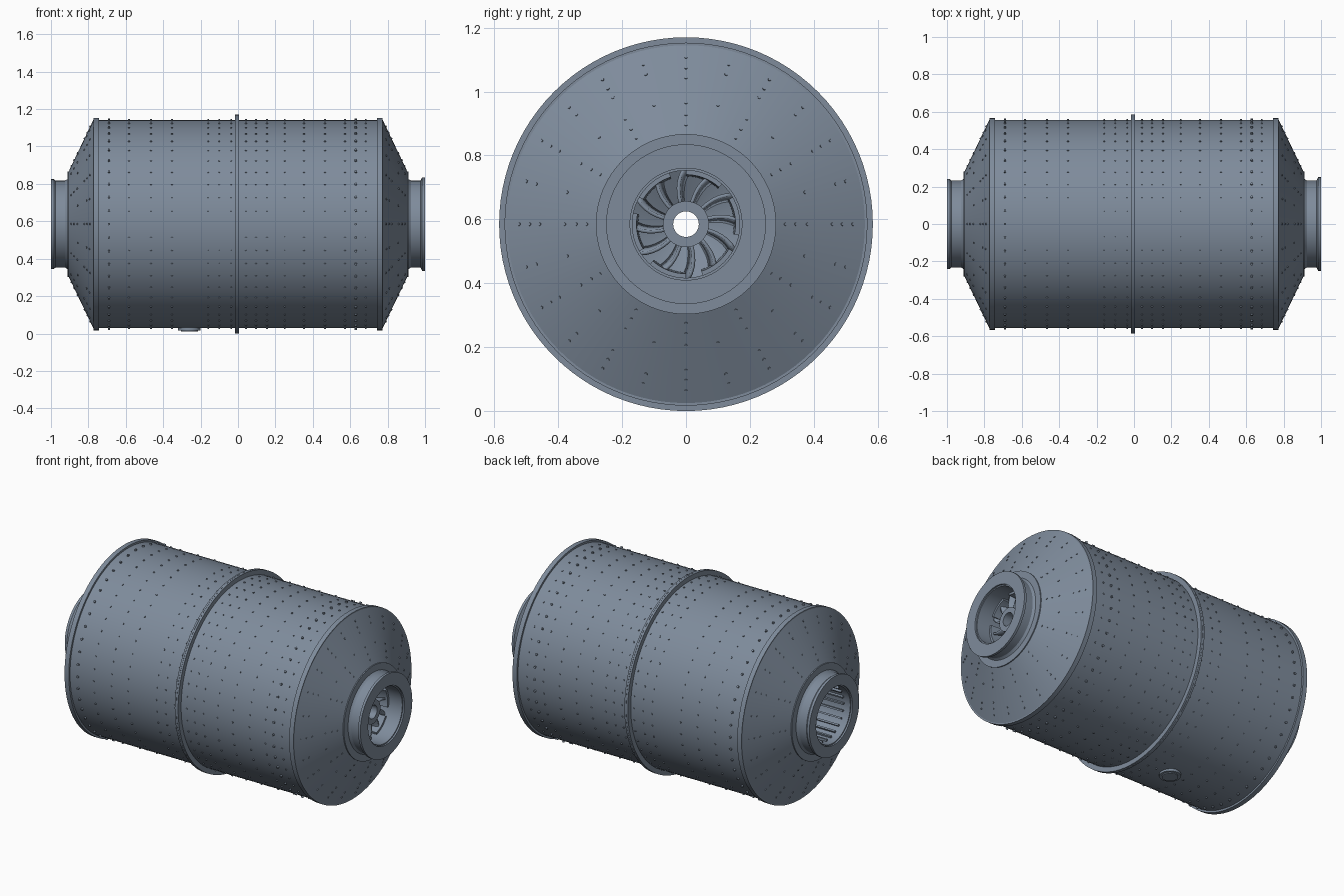
import bpy, bmesh, math
from mathutils import Vector, Matrix

if "Cube" in bpy.data.objects:
    bpy.data.objects.remove(bpy.data.objects["Cube"])

AXIS_Z = 0.585
SHELL_R = 0.556

steel = bpy.data.materials.new("blue grey steel")
steel.use_nodes = True
COLOUR = (0.21, 0.26, 0.33, 1)
steel.diffuse_color = COLOUR
steel.node_tree.nodes["Principled BSDF"].inputs["Base Color"].default_value = COLOUR


def finish(name, bm, smooth=True):
    """Turn a bmesh built around the x axis into an object at drum height."""
    bmesh.ops.recalc_face_normals(bm, faces=bm.faces)
    mesh = bpy.data.meshes.new(name)
    bm.to_mesh(mesh)
    bm.free()
    mesh.materials.append(steel)
    ob = bpy.data.objects.new(name, mesh)
    ob.location.z = AXIS_Z
    bpy.context.collection.objects.link(ob)
    if smooth:
        bpy.ops.object.select_all(action="DESELECT")
        ob.select_set(True)
        bpy.context.view_layer.objects.active = ob
        bpy.ops.object.shade_smooth_by_angle(angle=math.radians(25))
    return ob


def lathe(name, profile, segments=96):
    """Revolve a closed (x, radius) profile about the x axis."""
    bm = bmesh.new()
    rings = []
    for i in range(segments):
        a = math.tau * i / segments
        rings.append([bm.verts.new((x, r * math.cos(a), r * math.sin(a))) for x, r in profile])
    n = len(profile)
    for i in range(segments):
        p, q = rings[i], rings[(i + 1) % segments]
        for j in range(n):
            k = (j + 1) % n
            bm.faces.new((p[j], p[k], q[k], q[j]))
    return finish(name, bm)


def ring(name, x0, x1, r_in, r_out):
    return lathe(name, [(x0, r_in), (x0, r_out), (x1, r_out), (x1, r_in)])


def add_bolt(bm, position, normal, radius, height):
    turn = normal.to_track_quat("Z", "Y").to_matrix().to_4x4()
    bmesh.ops.create_cone(bm, cap_ends=True, segments=6, radius1=radius, radius2=radius,
                          depth=height, matrix=Matrix.Translation(position) @ turn)


def radial(angle):
    return Vector((0, math.sin(angle), math.cos(angle)))


# Drum shell with its joint flanges
ring("drum_shell", -0.77, 0.77, 0.53, SHELL_R)
ring("centre_flange_left", -0.005, 0.006, 0.53, 0.585)
ring("centre_flange_right", -0.017, -0.006, 0.53, 0.585)

# Ends: conical heads, end flanges and hollow trunnions
for side, s, lip in (("left", 1, 0.25), ("right", -1, 0.24)):
    ring(side + "_end_flange", s * 0.743, s * 0.772, 0.53, 0.568)
    lathe(side + "_conical_head", [(s * x, r) for x, r in (
        (0.772, 0.56), (0.905, 0.282), (0.905, 0.175), (0.88, 0.175), (0.88, 0.27), (0.75, 0.53))])
    ring(side + "_trunnion_flange", s * 0.895, s * 0.911, 0.175, 0.282)
    lathe(side + "_trunnion", [(s * x, r) for x, r in (
        (0.9, 0.255), (0.912, 0.24), (0.925, 0.232), (0.975, 0.232), (0.985, lip),
        (1.0, lip), (1.0, 0.175), (0.9, 0.175))])
    ring(side + "_bore_liner", s * 0.74, s * 0.99, 0.168, 0.178)

# Shell bolts in rows round the drum
columns = [-0.583, -0.465, -0.353, -0.16, -0.10, -0.037, 0.043,
           0.096, 0.155, 0.25, 0.353, 0.465, 0.572, 0.684]
bm = bmesh.new()
for i in range(48):
    n = radial(math.tau * i / 48)
    for x in columns:
        add_bolt(bm, n * SHELL_R + Vector((x, 0, 0)), n, 0.005, 0.010)
    for x in (-0.69, 0.63):
        add_bolt(bm, n * SHELL_R + Vector((x, 0, 0)), n, 0.007, 0.018)
finish("shell_bolts", bm, smooth=False)

# Bolts on the conical heads, alternating long and short spokes
bm = bmesh.new()
for s in (1, -1):
    for i in range(24):
        out = radial(math.tau * i / 24)
        n = (out * 0.43 + Vector((s * 0.9, 0, 0))).normalized()
        spoke = (0.517, 0.485, 0.385) if i % 2 else (0.522, 0.489, 0.458, 0.38, 0.343, 0.311)
        for r in spoke:
            x = 0.772 + (0.56 - r) * 0.133 / 0.278
            add_bolt(bm, out * r + Vector((s * x, 0, 0)), n, 0.005, 0.008)
finish("head_bolts", bm, smooth=False)

# Discharge spider: hub, curved vanes and backing cone
ring("spider_hub", 0.79, 0.90, 0.04, 0.062)
ring("spider_hub_collar", 0.89, 0.91, 0.04, 0.072)
lathe("spider_backing_cone", [(0.77, 0.055), (0.83, 0.175), (0.82, 0.175), (0.76, 0.055)])
bm = bmesh.new()
STEPS = 6
for i in range(12):
    a0 = math.tau * (i + 0.5) / 12
    rows = []
    for j in range(STEPS + 1):
        t = j / STEPS
        r = 0.06 + 0.112 * t
        pair = []
        for x, twist in ((0.77 + 0.06 * t, 0.12), (0.885, 0)):
            pair.append(bm.verts.new(radial(a0 + 0.22 * t * t + twist) * r + Vector((x, 0, 0))))
        rows.append(pair)
    for p, q in zip(rows, rows[1:]):
        bm.faces.new((p[0], p[1], q[1], q[0]))
vanes = finish("spider_vanes", bm)
thick = vanes.modifiers.new("thickness", "SOLIDIFY")
thick.thickness = 0.011
thick.offset = 0

# Segmented rim round the spider
bm = bmesh.new()
for i in range(6):
    start = math.tau * i / 6
    previous = None
    for j in range(9):
        n = radial(start + math.radians(42) * j / 8)
        loop = [bm.verts.new(n * r + Vector((x, 0, 0)))
                for x, r in ((0.83, 0.15), (0.9, 0.155), (0.9, 0.172), (0.83, 0.172))]
        if previous:
            for k in range(4):
                m = (k + 1) % 4
                bm.faces.new((previous[k], previous[m], loop[m], loop[k]))
        if j in (0, 8):
            bm.faces.new(loop)
        previous = loop
finish("spider_rim", bm)

# Feed end ribs along the bore
bm = bmesh.new()
for i in range(24):
    turn = Matrix.Rotation(math.tau * i / 24, 4, "X")
    place = turn @ Matrix.Translation((-0.85, 0, 0.163)) @ Matrix.Diagonal((0.2, 0.01, 0.016, 1))
    bmesh.ops.create_cube(bm, size=1, matrix=place)
finish("feed_bore_ribs", bm, smooth=False)

# Manhole cover under the drum
bm = bmesh.new()
for radius, top, bottom in ((0.06, -0.54, -0.568), (0.045, -0.54, -0.573)):
    bmesh.ops.create_cone(bm, cap_ends=True, segments=32, radius1=radius, radius2=radius,
                          depth=top - bottom, matrix=Matrix.Translation((-0.26, 0, (top + bottom) / 2)))
finish("manhole_cover", bm)
